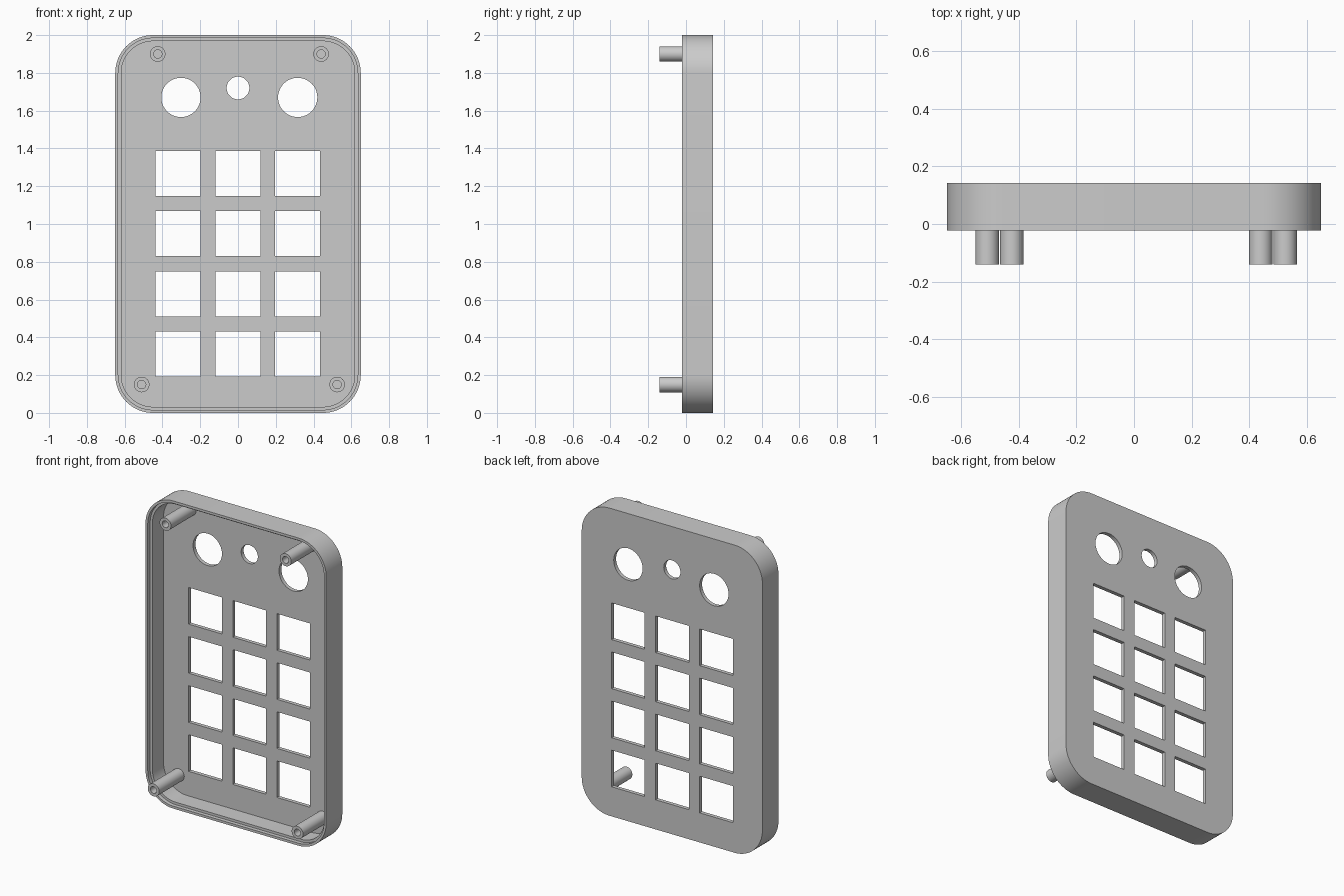
import bpy
import bmesh
from math import cos, sin, pi, radians

cube = bpy.data.objects.get("Cube")
if cube:
    bpy.data.objects.remove(cube, do_unlink=True)

grey = bpy.data.materials.new("plain grey")
grey.use_nodes = True
colour = (0.6, 0.6, 0.6, 1)
grey.diffuse_color = colour
grey.node_tree.nodes["Principled BSDF"].inputs["Base Color"].default_value = colour

FRONT, BACK = -0.022, 0.143      # shell depth
FLOOR = BACK - 0.025             # inner face of the panel
LEDGE = FRONT + 0.025            # step inside the rim
POST_END = -0.14


def circle(x, z, r, n=48):
    return [(x + r * cos(2 * pi * i / n), z + r * sin(2 * pi * i / n)) for i in range(n)]


def rectangle(x, z, w, h):
    return [(x + sx * w / 2, z + sz * h / 2)
            for sx, sz in ((1, 1), (-1, 1), (-1, -1), (1, -1))]


def rounded_outline(inset, n=16):
    """Rounded rectangle of the case, shrunk by inset."""
    r, cx, cz = 0.2, 0.45, 0.8
    points = []
    for k, (sx, sz) in enumerate(((1, 1), (-1, 1), (-1, -1), (1, -1))):
        for i in range(n + 1):
            a = (k + i / n) * pi / 2
            points.append((sx * cx + (r - inset) * cos(a), 1 + sz * cz + (r - inset) * sin(a)))
    return points


def prisms(name, outlines, y0, y1):
    """One object holding each outline extruded from y0 to y1."""
    bm = bmesh.new()
    for outline in outlines:
        face = bm.faces.new([bm.verts.new((x, y0, z)) for x, z in outline])
        new = bmesh.ops.extrude_face_region(bm, geom=[face])["geom"]
        verts = [v for v in new if isinstance(v, bmesh.types.BMVert)]
        bmesh.ops.translate(bm, verts=verts, vec=(0, y1 - y0, 0))
    bmesh.ops.recalc_face_normals(bm, faces=bm.faces)
    mesh = bpy.data.meshes.new(name)
    bm.to_mesh(mesh)
    bm.free()
    mesh.materials.append(grey)
    obj = bpy.data.objects.new(name, mesh)
    bpy.context.collection.objects.link(obj)
    return obj


def activate(obj):
    bpy.ops.object.select_all(action="DESELECT")
    obj.select_set(True)
    bpy.context.view_layer.objects.active = obj


def cut(obj, cutter):
    cutter.hide_render = True
    mod = obj.modifiers.new("cut", "BOOLEAN")
    mod.operation = "DIFFERENCE"
    mod.solver = "EXACT"
    mod.object = cutter
    activate(obj)
    bpy.ops.object.modifier_apply(modifier=mod.name)
    bpy.data.objects.remove(cutter, do_unlink=True)


# Hollow case with a stepped rim
case = prisms("case", [rounded_outline(0)], FRONT, BACK)
cut(case, prisms("rim_cutter", [rounded_outline(0.016)], FRONT - 0.1, LEDGE))
cut(case, prisms("hollow_cutter", [rounded_outline(0.032)], FRONT - 0.1, FLOOR))

# Key windows and round openings through the panel
windows = [rectangle(-0.001 + 0.317 * col, 0.311 + 0.319 * row, 0.238, 0.238)
           for row in range(4) for col in (-1, 0, 1)]
rounds = [circle(-0.302, 1.67, 0.104), circle(0.316, 1.67, 0.104), circle(0, 1.72, 0.06)]
cut(case, prisms("opening_cutter", windows + rounds, FLOOR - 0.05, BACK + 0.05))

# Hollow screw posts
spots = [(-0.425, 1.9), (0.44, 1.9), (-0.51, 0.15), (0.525, 0.15)]
posts = prisms("screw_posts", [circle(x, z, 0.041, 32) for x, z in spots], POST_END, FLOOR + 0.005)
cut(posts, prisms("bore_cutter", [circle(x, z, 0.022, 24) for x, z in spots],
                  POST_END - 0.05, FLOOR))

# Smooth curved walls, sharp edges kept
for part in (case, posts):
    activate(part)
    bpy.ops.object.shade_smooth_by_angle(angle=radians(30))
